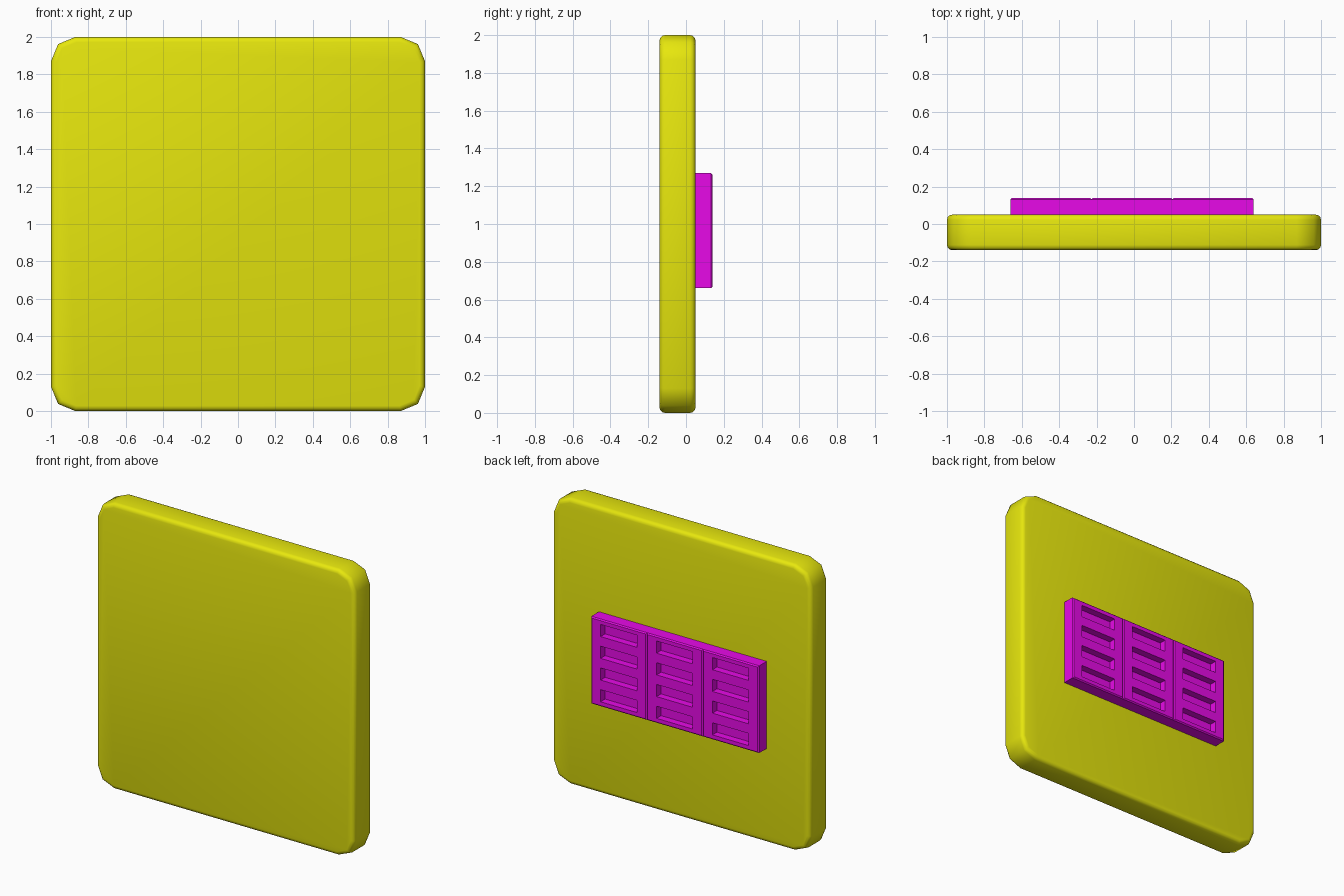
import bpy, bmesh
from mathutils import Vector

cube = bpy.data.objects.get("Cube")
if cube:
    bpy.data.objects.remove(cube, do_unlink=True)


def material(name, rgb):
    mat = bpy.data.materials.new(name)
    mat.use_nodes = True
    mat.diffuse_color = (*rgb, 1)
    mat.node_tree.nodes["Principled BSDF"].inputs["Base Color"].default_value = (*rgb, 1)
    return mat


def box(size, centre):
    bm = bmesh.new()
    bmesh.ops.create_cube(bm, size=1)
    bmesh.ops.scale(bm, vec=size, verts=bm.verts)
    bmesh.ops.translate(bm, vec=centre, verts=bm.verts)
    return bm


def bevel(bm, edges, width, segments):
    bmesh.ops.bevel(bm, geom=edges, offset=width, segments=segments,
                    profile=0.5, affect='EDGES')


def finish(bm, name, mat, smooth):
    bmesh.ops.recalc_face_normals(bm, faces=bm.faces)
    mesh = bpy.data.meshes.new(name)
    bm.to_mesh(mesh)
    bm.free()
    mesh.materials.append(mat)
    for poly in mesh.polygons:
        poly.use_smooth = smooth
    obj = bpy.data.objects.new(name, mesh)
    bpy.context.collection.objects.link(obj)
    return obj


yellow = material("yellow", (0.8, 0.8, 0.004))
magenta = material("magenta", (0.8, 0.003, 0.8))

# Square plate: faceted round corners, then a soft rim on both faces
bm = box((2, 0.19, 2), (0, -0.045, 1))
corners = [e for e in bm.edges
           if abs((e.verts[0].co - e.verts[1].co).y) > 0.1]
bevel(bm, corners, 0.13, 2)
rim = [e for e in bm.edges
       if abs((e.verts[0].co - e.verts[1].co).y) < 0.01]
bevel(bm, rim, 0.028, 3)
finish(bm, "plate", yellow, True)

# Vent blocks: three side by side, each with four slots sunk into the back
BACK, WIDTH, HEIGHT, MID_Z = 0.14, 0.433, 0.61, 0.965
PITCH, SLOT_W, SLOT_H, DEPTH = 0.152, 0.28, 0.085, 0.05
rows = [MID_Z + (i - 1.5) * PITCH for i in range(4)]


def cut(bm, co, normal):
    bmesh.ops.bisect_plane(bm, geom=bm.verts[:] + bm.edges[:] + bm.faces[:],
                           plane_co=co, plane_no=normal)


for i, name in enumerate(("right", "middle", "left")):
    x = -0.01 + (i - 1) * WIDTH
    bm = box((WIDTH, 0.10, HEIGHT), (x, BACK - 0.05, MID_Z))
    outer = [e for e in bm.edges if all(v.co.y > 0.1 for v in e.verts)]
    bevel(bm, outer, 0.008, 1)
    for side in (-0.5, 0.5):
        cut(bm, (x + side * SLOT_W, 0, 0), (1, 0, 0))
        for z in rows:
            cut(bm, (0, 0, z + side * SLOT_H), (0, 0, 1))
    bm.normal_update()
    slots = []
    for f in bm.faces:
        c = f.calc_center_median()
        if (f.normal.y > 0.9 and abs(c.x - x) < 0.05
                and any(abs(c.z - z) < 0.01 for z in rows)):
            slots.append(f)
    new = bmesh.ops.extrude_discrete_faces(bm, faces=slots)["faces"]
    bmesh.ops.translate(bm, vec=Vector((0, -DEPTH, 0)),
                        verts=list({v for f in new for v in f.verts}))
    bmesh.ops.remove_doubles(bm, verts=bm.verts, dist=0.0001)
    finish(bm, name + "_vent_block", magenta, False)
